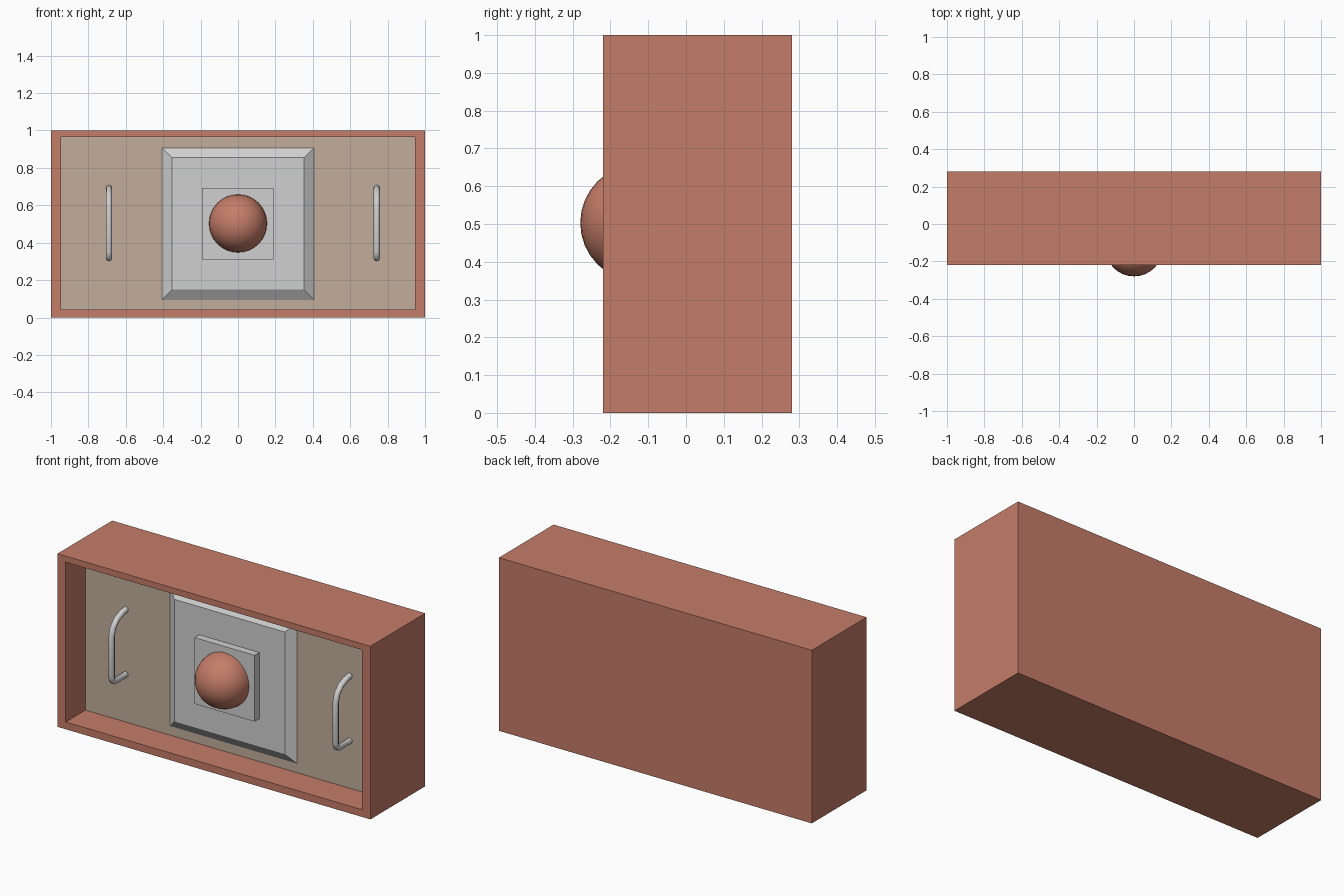
import bpy
import bmesh
import math
from mathutils import Matrix, Vector

if "Cube" in bpy.data.objects:
    bpy.data.objects.remove(bpy.data.objects["Cube"])


def material(name, color):
    m = bpy.data.materials.new(name)
    m.use_nodes = True
    m.diffuse_color = (*color, 1)
    m.node_tree.nodes["Principled BSDF"].inputs["Base Color"].default_value = (*color, 1)
    return m


TERRACOTTA = material("terracotta", (0.56, 0.205, 0.14))
TAN = material("tan", (0.54, 0.42, 0.33))
GREY = material("light grey", (0.63, 0.63, 0.63))


def finish(name, bm, *mats):
    mesh = bpy.data.meshes.new(name)
    bm.to_mesh(mesh)
    bm.free()
    obj = bpy.data.objects.new(name, mesh)
    bpy.context.collection.objects.link(obj)
    for m in mats:
        mesh.materials.append(m)
    return obj


def box(x0, x1, y0, y1, z0, z1):
    bm = bmesh.new()
    size = Matrix.Diagonal((x1 - x0, y1 - y0, z1 - z0, 1))
    centre = Matrix.Translation(((x0 + x1) / 2, (y0 + y1) / 2, (z0 + z1) / 2))
    bmesh.ops.create_cube(bm, size=1, matrix=centre @ size)
    return bm


def front_face(bm):
    return min(bm.faces, key=lambda f: f.calc_center_median().y)


PANEL_Y = -0.04

# Casing: block with a recess sunk into the front, tan back panel
bm = box(-1, 1, -0.22, 0.28, 0, 1)
face = front_face(bm)
bmesh.ops.inset_region(bm, faces=[face], thickness=0.04)
for v in face.verts:
    v.co.x = math.copysign(0.947, v.co.x)
    v.co.z = 0.965 if v.co.z > 0.5 else 0.042
floor = bmesh.ops.extrude_discrete_faces(bm, faces=[face])["faces"][0]
for v in floor.verts:
    v.co.y = PANEL_Y
floor.material_index = 1
bmesh.ops.recalc_face_normals(bm, faces=bm.faces)
finish("casing", bm, TERRACOTTA, TAN)

# Bevelled square mount
bm = box(-0.42, 0.42, -0.077, PANEL_Y + 0.01, 0.08, 0.92)
for v in front_face(bm).verts:
    v.co.x *= 0.84
    v.co.z = 0.502 + (v.co.z - 0.5) * 0.84
finish("mount", bm, GREY)

# Small square plate behind the dome
finish("button_plate", box(-0.193, 0.19, -0.12, -0.07, 0.31, 0.693), GREY)

# Round dome
bm = bmesh.new()
bmesh.ops.create_uvsphere(bm, u_segments=32, v_segments=16, radius=0.155,
                          matrix=Matrix.Translation((0, -0.125, 0.503)))
for f in bm.faces:
    f.smooth = True
finish("dome", bm, TERRACOTTA)

# Bent pull handles: an eight-sided tube swept along a side profile
PATH = [(-0.03, 0.693), (-0.07, 0.687), (-0.12, 0.667), (-0.155, 0.63), (-0.168, 0.585),
        (-0.168, 0.35), (-0.162, 0.328), (-0.145, 0.317), (-0.03, 0.317)]


def handle(name, x, radius=0.017, sides=8):
    bm = bmesh.new()
    points = [Vector((x, y, z)) for y, z in PATH]
    side = Vector((1, 0, 0))
    rings = []
    for i, p in enumerate(points):
        along = (points[min(i + 1, len(points) - 1)] - points[max(i - 1, 0)]).normalized()
        out = along.cross(side)
        angles = [math.tau * k / sides for k in range(sides)]
        rings.append([bm.verts.new(p + radius * (side * math.cos(a) + out * math.sin(a)))
                      for a in angles])
    for a, b in zip(rings, rings[1:]):
        for k in range(sides):
            n = (k + 1) % sides
            bm.faces.new((a[k], a[n], b[n], b[k])).smooth = True
    bm.faces.new(rings[0])
    bm.faces.new(rings[-1])
    bmesh.ops.recalc_face_normals(bm, faces=bm.faces)
    finish(name, bm, GREY)


handle("right_handle", -0.69)
handle("left_handle", 0.742)
